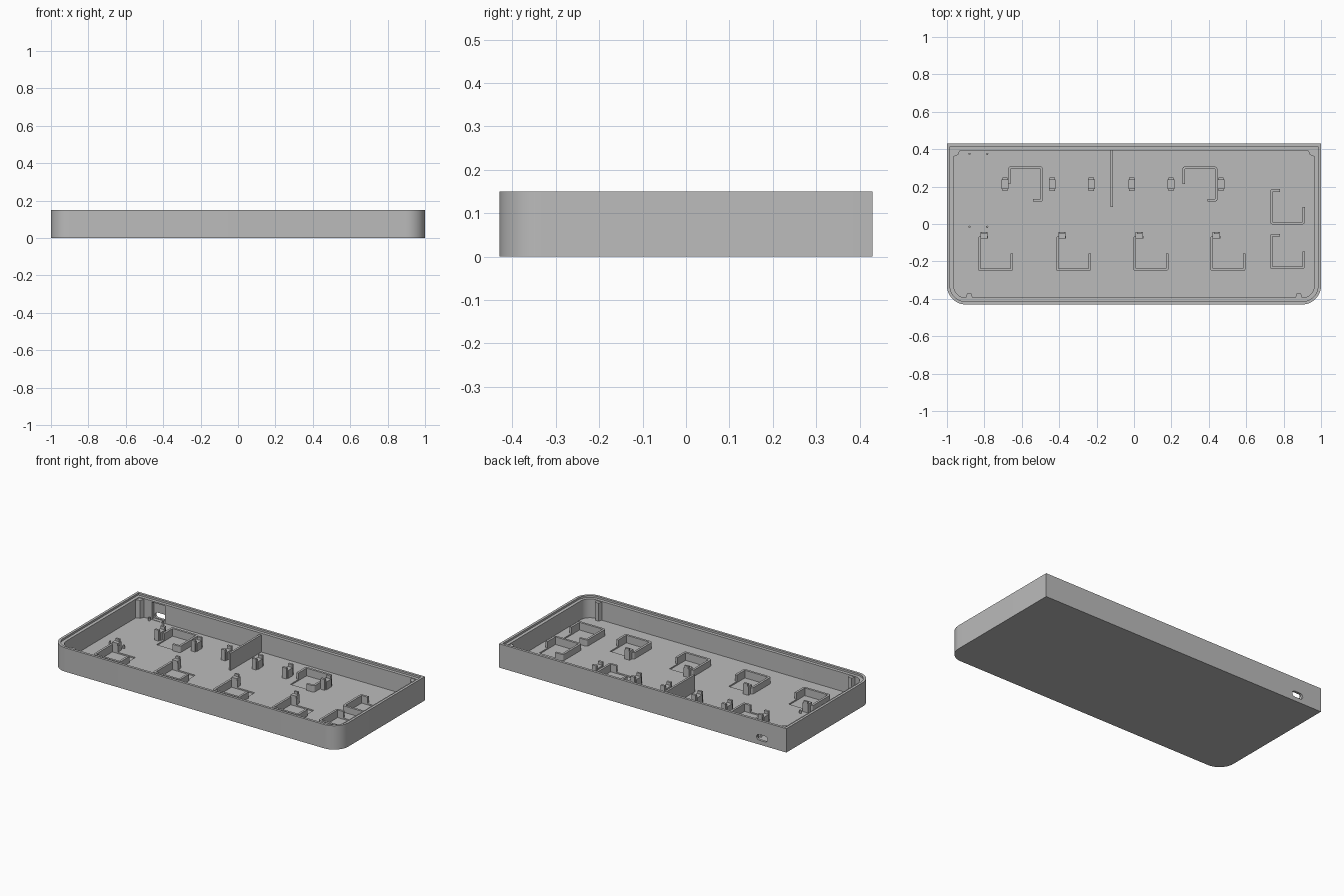
import bpy, bmesh, math

if "Cube" in bpy.data.objects:
    bpy.data.objects.remove(bpy.data.objects["Cube"])

grey = bpy.data.materials.new("plain_grey")
grey.use_nodes = True
colour = (0.5, 0.5, 0.5, 1)
grey.diffuse_color = colour
grey.node_tree.nodes["Principled BSDF"].inputs["Base Color"].default_value = colour

TOP, LEDGE, FLOOR = 0.15, 0.138, 0.02
HALF = 0.08          # half width of a switch pocket
WALL = 0.014         # bracket wall thickness


def finish(name, bm):
    bmesh.ops.recalc_face_normals(bm, faces=bm.faces)
    mesh = bpy.data.meshes.new(name)
    bm.to_mesh(mesh)
    bm.free()
    mesh.materials.append(grey)
    obj = bpy.data.objects.new(name, mesh)
    bpy.context.collection.objects.link(obj)
    return obj


def prism(name, pts, z0, z1):
    bm = bmesh.new()
    face = bm.faces.new([bm.verts.new((x, y, z0)) for x, y in pts])
    top = bmesh.ops.extrude_face_region(bm, geom=[face])["geom"]
    bmesh.ops.translate(bm, vec=(0, 0, z1 - z0),
                        verts=[v for v in top if isinstance(v, bmesh.types.BMVert)])
    return finish(name, bm)


def block(name, x, y, w, d, z0, z1):
    return prism(name, [(x + sx * w / 2, y + sy * d / 2)
                        for sx, sy in ((-1, -1), (1, -1), (1, 1), (-1, 1))], z0, z1)


def arc(cx, cy, r, start, end, steps):
    angles = [math.radians(start + (end - start) * i / steps) for i in range(steps + 1)]
    return [(cx + r * math.cos(a), cy + r * math.sin(a)) for a in angles]


def outline(inset):
    # square back corners, rounded front corners
    x, y, r = 1 - inset, 0.43 - inset, 0.1 - inset
    return ([(x, y), (-x, y)] + arc(-x + r, -y + r, r, 180, 270, 12)
            + arc(x - r, -y + r, r, 270, 360, 12))


def cut(target, cutter):
    mod = target.modifiers.new("cut", "BOOLEAN")
    mod.operation, mod.solver, mod.object = "DIFFERENCE", "EXACT", cutter
    bpy.context.view_layer.update()
    graph = bpy.context.evaluated_depsgraph_get()
    mesh = bpy.data.meshes.new_from_object(target.evaluated_get(graph))
    target.modifiers.remove(mod)
    target.data = mesh
    bpy.data.objects.remove(cutter)


# tray shell: outer wall, stepped rim, inner wall and floor
bm = bmesh.new()
rings = []
for inset, z in ((0, 0), (0, TOP), (0.016, TOP), (0.016, LEDGE), (0.036, LEDGE), (0.036, FLOOR)):
    rings.append([bm.verts.new((x, y, z)) for x, y in outline(inset)])
for a, b in zip(rings, rings[1:]):
    for i in range(len(a)):
        j = (i + 1) % len(a)
        bm.faces.new((a[i], a[j], b[j], b[i]))
bm.faces.new(rings[0])
bm.faces.new(rings[-1])
tray = finish("tray", bm)

# connector port through the back wall, with a thinned wall inside
cut(tray, block("port_relief", -0.83, 0.4, 0.09, 0.03, FLOOR + 0.002, TOP - 0.02))
slot = prism("port_cutter", arc(-0.85, 0.045, 0.018, 90, 270, 8)
             + arc(-0.81, 0.045, 0.018, -90, 90, 8), 0, 0.2)
slot.rotation_euler.x = math.radians(90)
slot.location.y = 0.5
cut(tray, slot)


def bracket(number, cx, cy, turn=1):
    # shallow pocket with a hooked wall around it
    cut(tray, block("pocket_cutter", cx, cy, 2 * HALF, 2 * HALF, FLOOR - 0.008, 0.1))
    h, o = HALF, HALF + WALL
    hook = -h + 0.04
    pts = ([(hook, o)] + arc(-h, h, WALL, 90, 180, 4) + arc(-h, -h, WALL, 180, 270, 4)
           + arc(h, -h, WALL, 270, 360, 4)
           + [(o, 0), (h, 0), (h, -h), (-h, -h), (-h, h), (hook, h)])
    prism(f"bracket_wall_{number}", [(cx + turn * x, cy + turn * y) for x, y in pts],
          FLOOR, FLOOR + 0.04)


# front row, each with a forked post on its hook
for n, x in enumerate((-0.74, -0.323, 0.09, 0.502)):
    bracket(f"front_{n}", x, -0.158)
    block(f"front_post_{n}", x - 0.062, -0.06, 0.038, 0.036, FLOOR, 0.075)
    block(f"front_post_tip_{n}", x - 0.062, -0.048, 0.026, 0.012, 0.075, 0.09)

# right-hand pair and turned back pair
for n, y in enumerate((0.092, -0.147)):
    bracket(f"side_{n}", 0.82, y)
for n, x in enumerate((-0.58, 0.352)):
    bracket(f"back_{n}", x, 0.213, -1)

# free-standing clips along the back
for n, x in enumerate((-0.69, -0.437, -0.228, -0.012, 0.198, 0.465)):
    block(f"clip_base_{n}", x, 0.213, 0.037, 0.05, FLOOR, 0.07)
    for side in (-1, 1):
        block(f"clip_prong_{n}_{side}", x, 0.213 + side * 0.029, 0.028, 0.014, FLOOR, 0.088)

# divider rib joined to the back wall
block("divider", -0.12, 0.243, 0.013, 0.306, FLOOR, 0.128)

# locating pins for the circuit board
for n, (x, y) in enumerate([(x, y) for x in (-0.88, -0.785) for y in (0.375, -0.015)]):
    prism(f"board_pin_{n}", arc(x, y, 0.006, 0, 330, 11), FLOOR, 0.04)

# snap columns in the back corners and along the front wall
for s in (-1, 1):
    prism(f"back_column_{s}", [(s * 0.964, 0.394), (s * 0.93, 0.394), (s * 0.94, 0.37),
                               (s * 0.964, 0.36)], FLOOR, LEDGE - 0.005)
    prism(f"front_column_{s}", [(s * 0.9, -0.394), (s * 0.862, -0.394), (s * 0.87, -0.372),
                                (s * 0.892, -0.372)], FLOOR, LEDGE - 0.005)

# smooth the rounded front corners while keeping edges sharp
bpy.ops.object.select_all(action="DESELECT")
tray.select_set(True)
bpy.context.view_layer.objects.active = tray
bpy.ops.object.shade_smooth_by_angle(angle=math.radians(30))
